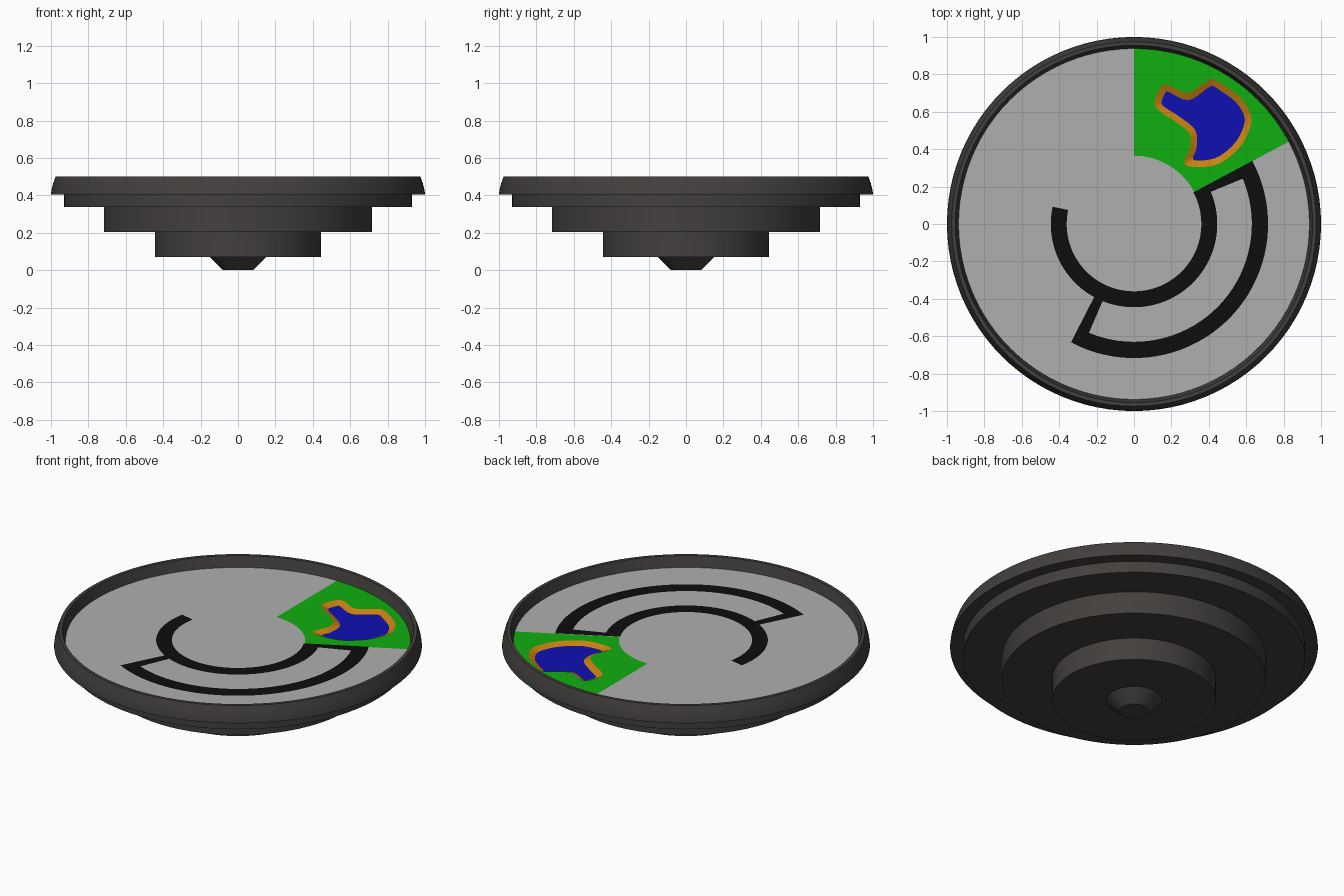
import bpy, bmesh
from math import sin, cos, pi, radians
from mathutils import Vector

if "Cube" in bpy.data.objects:
    bpy.data.objects.remove(bpy.data.objects["Cube"])

FLOOR = 0.437      # height of the playing surface
POND = 0.42        # height of the sunken water
R_FLOOR = 0.938


def material(name, rgb):
    m = bpy.data.materials.new(name)
    m.diffuse_color = (*rgb, 1)
    m.use_nodes = True
    m.node_tree.nodes["Principled BSDF"].inputs["Base Color"].default_value = m.diffuse_color
    return m


def finish(bm, name, mat):
    me = bpy.data.meshes.new(name)
    bm.to_mesh(me)
    bm.free()
    me.materials.append(mat)
    ob = bpy.data.objects.new(name, me)
    bpy.context.collection.objects.link(ob)
    return ob


def lathe(name, profile, mat, n=96):
    bm = bmesh.new()
    vs = [bm.verts.new((r, 0, z)) for r, z in profile]
    es = [bm.edges.new(p) for p in zip(vs, vs[1:])]
    bmesh.ops.spin(bm, geom=vs + es, axis=(0, 0, 1), cent=(0, 0, 0),
                   angle=2 * pi, steps=n, use_duplicate=False)
    bmesh.ops.remove_doubles(bm, verts=bm.verts, dist=1e-5)
    bmesh.ops.recalc_face_normals(bm, faces=bm.faces)
    return finish(bm, name, mat)


def plate(name, loops, z, mat):
    """Flat sheet bounded by outlines; inner outlines become holes."""
    bm = bmesh.new()
    for loop in loops:
        vs = [bm.verts.new((x, y, z)) for x, y in loop]
        for a, b in zip(vs, vs[1:] + vs[:1]):
            bm.edges.new((a, b))
    bmesh.ops.triangle_fill(bm, use_beauty=True, use_dissolve=False,
                            edges=bm.edges[:], normal=(0, 0, 1))
    for f in bm.faces:
        if f.normal.z < 0:
            f.normal_flip()
    return finish(bm, name, mat)


def arc(r, a0, a1):
    n = max(2, round(abs(a1 - a0) / 3.75))
    angs = [radians(a0 + (a1 - a0) * i / n) for i in range(n + 1)]
    return [(r * cos(a), r * sin(a)) for a in angs]


def inset(pts, d):
    """Mitred inward offset of a clockwise outline."""
    out = []
    for i, p in enumerate(pts):
        p = Vector(p)
        e1 = (p - Vector(pts[i - 1])).normalized()
        e2 = (Vector(pts[(i + 1) % len(pts)]) - p).normalized()
        n1, n2 = Vector((e1.y, -e1.x)), Vector((e2.y, -e2.x))
        out.append(p + (n1 + n2) * d / (1 + n1.dot(n2)))
    return out


def smooth_loop(pts, k=4):
    """Closed Catmull-Rom curve through the points."""
    p, n, out = [Vector(q) for q in pts], len(pts), []
    for i in range(n):
        a, b, c, d = p[i - 1], p[i], p[(i + 1) % n], p[(i + 2) % n]
        for j in range(k):
            t = j / k
            out.append(tuple(0.5 * (2 * b + (c - a) * t
                       + (2 * a - 5 * b + 4 * c - d) * t * t
                       + (3 * b - a - 3 * c + d) * t ** 3)))
    return out


dark = material("dark_grey", (0.055, 0.05, 0.047))
grey = material("light_grey", (0.43, 0.43, 0.43))
green = material("grass_green", (0.005, 0.43, 0.005))
black = material("black", (0.004, 0.004, 0.004))
orange = material("sand_orange", (0.58, 0.22, 0.005))
blue = material("water_blue", (0.005, 0.005, 0.45))

# stepped body with raised rim
body = lathe("stepped_base", [
    (0, 0), (0.08, 0), (0.15, 0.07), (0.445, 0.07), (0.445, 0.203),
    (0.717, 0.203), (0.717, 0.337), (0.93, 0.337), (0.93, 0.405),
    (1.0, 0.405), (0.997, 0.43), (0.988, 0.465), (0.975, 0.5),
    (0.955, 0.5), (R_FLOOR, FLOOR)], dark)
bpy.context.view_layer.objects.active = body
body.select_set(True)
bpy.ops.object.shade_smooth_by_angle(angle=radians(30))

# grey floor with the green sector left out
plate("floor", [arc(R_FLOOR, 90, 388) + arc(0.365, 388, 450)], FLOOR, grey)

# green sector around the pond
shore = [(.11, .65), (.145, .735), (.19, .74), (.29, .70), (.40, .77), (.46, .755),
         (.57, .675), (.625, .58), (.615, .50), (.565, .41), (.47, .33), (.37, .305),
         (.27, .32), (.30, .41), (.295, .485), (.225, .545), (.14, .60)]
outer = smooth_loop(shore)
inner = smooth_loop(inset(shore, 0.034))
plate("green_sector", [arc(R_FLOOR, 28, 90) + arc(0.365, 90, 28), outer], FLOOR, green)

# sloping shore and sunken water
bm = bmesh.new()
top = [bm.verts.new((x, y, FLOOR)) for x, y in outer]
low = [bm.verts.new((x, y, POND)) for x, y in inner]
for i in range(len(top)):
    f = bm.faces.new((top[i - 1], top[i], low[i], low[i - 1]))
    f.normal_update()
    if f.normal.z < 0:
        f.normal_flip()
finish(bm, "pond_shore", orange)
plate("pond_water", [inner], POND, blue)

# black track: inner ring, outer ring and the two links
T = FLOOR + 0.002
plate("inner_track", [arc(0.36, 168, 388) + arc(0.445, 388, 168)], T, black)
plate("outer_track", [arc(0.63, 247.5, 388) + arc(0.717, 388, 242)], T, black)
plate("right_link", [[(.36, .192), (.632, .337), (.60, .25), (.41, .172)]], T, black)
plate("left_link", [[(-.21, -.385), (-.165, -.405), (-.241, -.582), (-.337, -.633)]], T, black)
